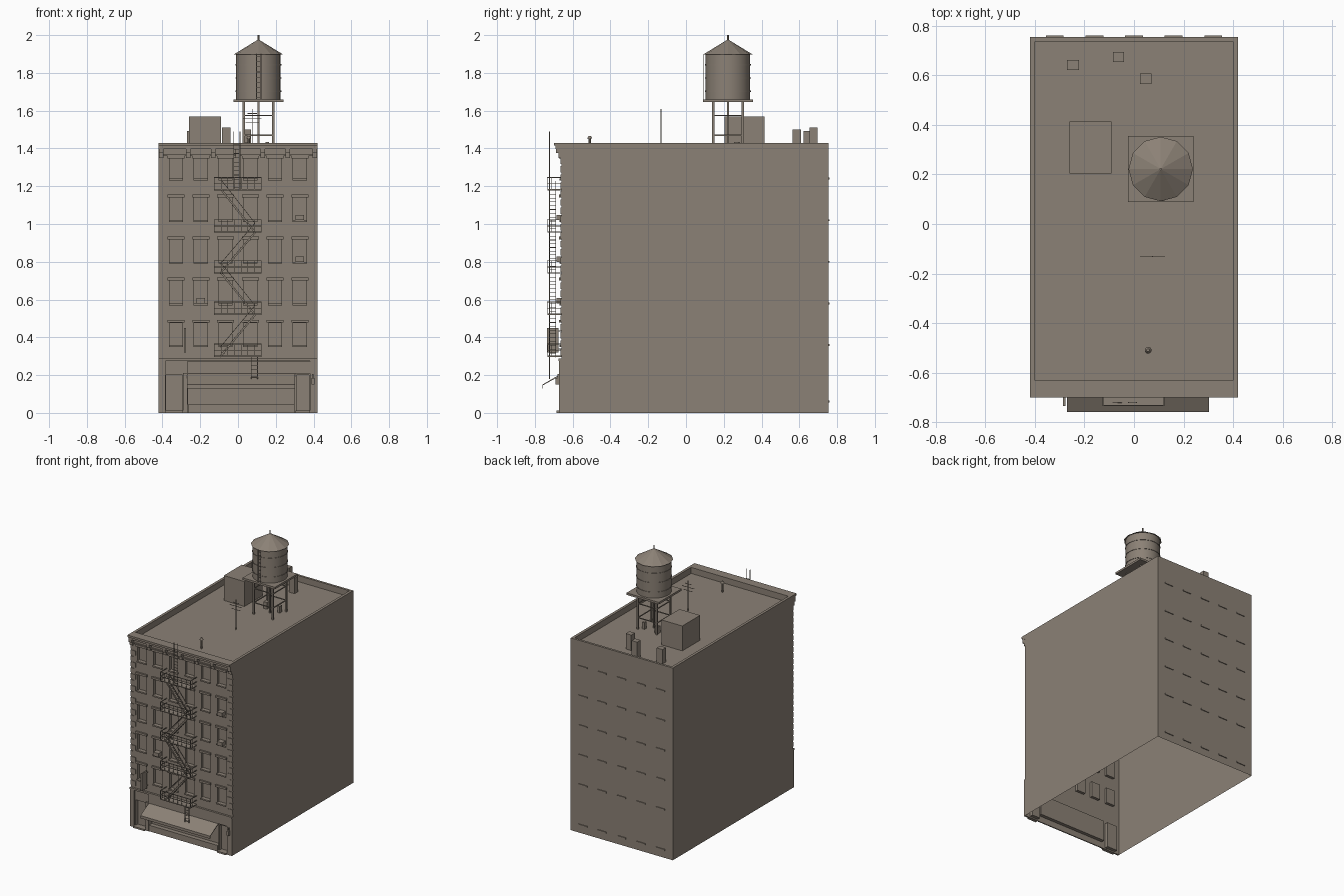
import bpy, bmesh, math
from mathutils import Vector, Matrix

if "Cube" in bpy.data.objects:
    bpy.data.objects.remove(bpy.data.objects["Cube"])

stone = bpy.data.materials.new("weathered_stone")
stone.diffuse_color = (0.26, 0.22, 0.18, 1)
stone.use_nodes = True
stone.node_tree.nodes["Principled BSDF"].inputs["Base Color"].default_value = stone.diffuse_color

FRONT, BACK, W, TOP, ROOF = -0.66, 0.755, 0.42, 1.43, 1.385


def finish(name, bm, smooth=False):
    me = bpy.data.meshes.new(name)
    bm.to_mesh(me)
    bm.free()
    me.materials.append(stone)
    ob = bpy.data.objects.new(name, me)
    bpy.context.collection.objects.link(ob)
    if smooth:
        for p in me.polygons:
            p.use_smooth = abs(p.normal.z) < 0.5
    return ob


def box(bm, x0, x1, y0, y1, z0, z1):
    m = Matrix.Translation(((x0 + x1) / 2, (y0 + y1) / 2, (z0 + z1) / 2)) @ \
        Matrix.Diagonal((x1 - x0, y1 - y0, z1 - z0, 1))
    bmesh.ops.create_cube(bm, size=1, matrix=m)


def bar(bm, p, q, t=0.004, h=None):
    p, q = Vector(p), Vector(q)
    d = q - p
    rot = d.to_track_quat('Z', 'Y').to_matrix().to_4x4()
    m = Matrix.Translation((p + q) / 2) @ rot @ Matrix.Diagonal((t, h or t, d.length, 1))
    bmesh.ops.create_cube(bm, size=1, matrix=m)


def cone(bm, x, y, z0, z1, r0, r1, n):
    bmesh.ops.create_cone(bm, cap_ends=True, segments=n, radius1=r0, radius2=r1, depth=z1 - z0,
                          matrix=Matrix.Translation((x, y, (z0 + z1) / 2)))


def boxes(name, items):
    bm = bmesh.new()
    for b in items:
        box(bm, *b)
    return finish(name, bm)


def quad(bm, *pts):
    return bm.faces.new([bm.verts.new(p) for p in pts])


def wall_grid(bm, z_low, z_high, holes, depth):
    """Front wall sheet whose hole cells are pushed inward."""
    xs = sorted({-W, W} | {v for h in holes for v in h[:2]})
    zs = sorted({z_low, z_high} | {v for h in holes for v in h[2:]})
    grid = [[bm.verts.new((x, FRONT, z)) for x in xs] for z in zs]
    pushed = []
    for j in range(len(zs) - 1):
        for i in range(len(xs) - 1):
            f = bm.faces.new((grid[j][i], grid[j][i + 1], grid[j + 1][i + 1], grid[j + 1][i]))
            cx, cz = (xs[i] + xs[i + 1]) / 2, (zs[j] + zs[j + 1]) / 2
            for a, b, c, d in holes:
                if a < cx < b and c < cz < d:
                    pushed.append(f)
    ext = bmesh.ops.extrude_face_region(bm, geom=pushed)["geom"]
    bmesh.ops.translate(bm, vec=(0, depth, 0), verts=[v for v in ext if isinstance(v, bmesh.types.BMVert)])
    bmesh.ops.delete(bm, geom=pushed, context='FACES')


# Building shell: open underneath, recessed windows and shopfront
cols = [-0.328 + 0.131 * i for i in range(6)]
rows = [(0.36, 0.477), (0.578, 0.70), (0.80, 0.918), (1.02, 1.14), (1.24, 1.347)]
bm = bmesh.new()
wall_grid(bm, 0.285, TOP, [(x - 0.035, x + 0.035, a, b) for x in cols for a, b in rows], 0.02)
wall_grid(bm, 0, 0.285, [(-0.38, -0.295, 0.01, 0.2), (-0.265, 0.3, 0.045, 0.2), (0.31, 0.375, 0.01, 0.2)], 0.025)
quad(bm, (W, FRONT, 0), (W, BACK, 0), (W, BACK, TOP), (W, FRONT, TOP))
quad(bm, (-W, BACK, 0), (-W, FRONT, 0), (-W, FRONT, TOP), (-W, BACK, TOP))
quad(bm, (W, BACK, 0), (-W, BACK, 0), (-W, BACK, TOP), (W, BACK, TOP))
quad(bm, (-W, FRONT, ROOF), (W, FRONT, ROOF), (W, BACK, ROOF), (-W, BACK, ROOF))
finish("building_shell", bm)

# Parapet and cornice
boxes("parapet", [(-W, -0.4, FRONT, BACK, ROOF, TOP), (0.4, W, FRONT, BACK, ROOF, TOP),
                  (-0.4, 0.4, 0.738, BACK, ROOF, TOP), (-0.4, 0.4, FRONT, -0.632, ROOF, TOP)])
boxes("cornice", [(-W, W, -0.70, FRONT, 1.415, 1.43), (-W, W, -0.69, FRONT, 1.398, 1.415),
                  (-W, W, -0.668, FRONT, 1.36, 1.368)])
brackets = [-0.407, -0.263, -0.132, 0, 0.132, 0.263, 0.407]
boxes("cornice_brackets", [b for x in brackets for b in (
    (x - 0.012, x + 0.012, -0.688, FRONT, 1.375, 1.398),
    (x - 0.012, x + 0.012, -0.676, FRONT, 1.35, 1.375))])

# Window hoods, sills and corner stones
boxes("window_hoods", [(x - 0.045, x + 0.045, -0.672, FRONT, b + 0.001, b + 0.016) for x in cols for a, b in rows])
boxes("window_sills", [(x - 0.038, x + 0.038, -0.67, FRONT, a - 0.01, a) for x in cols for a, b in rows])
quoins = []
for i in range(24):
    z, w = 0.305 + i * 0.044, 0.028 if i % 2 else 0.042
    quoins += [(-W, -W + w, -0.664, FRONT, z, z + 0.034), (W - w, W, -0.664, FRONT, z, z + 0.034)]
boxes("corner_stones", quoins)
boxes("rear_sills", [(x - 0.036, x + 0.036, BACK, 0.761, z, z + 0.01)
                     for x in (-0.32, -0.16, 0, 0.16, 0.32)
                     for z in (0.055, 0.355, 0.575, 0.795, 1.015, 1.235)])
boxes("air_conditioners", [(x - 0.022, x + 0.022, -0.685, -0.645, z, z + 0.028)
                           for x, z in ((0.327, 1.02), (0.327, 0.80), (-0.197, 0.58))])

# Shopfront trim, steps, awning
boxes("shop_trim", [(-W, W, -0.675, FRONT, 0.275, 0.288), (-0.27, 0.4, -0.668, FRONT, 0.208, 0.272),
                    (-W, -0.385, -0.672, FRONT, 0, 0.275), (-0.292, -0.268, -0.672, FRONT, 0, 0.21),
                    (0.38, W, -0.672, FRONT, 0, 0.275), (-0.265, 0.3, -0.668, FRONT, 0, 0.045)])
boxes("door_steps", [(-0.385, -0.29, -0.685, FRONT, 0, 0.012), (0.305, 0.38, -0.685, FRONT, 0, 0.012)])
boxes("wall_lamp", [(0.388, 0.404, -0.69, -0.67, 0.15, 0.185), (0.393, 0.399, -0.68, -0.67, 0.185, 0.205)])
bm = bmesh.new()
prof = [(-0.66, 0.208), (-0.76, 0.15), (-0.76, 0.13), (-0.756, 0.13), (-0.756, 0.147), (-0.66, 0.2)]
ends = [[bm.verts.new((x, y, z)) for y, z in prof] for x in (-0.27, 0.302)]
bm.faces.new(ends[0])
bm.faces.new(ends[1][::-1])
for i in range(6):
    j = (i + 1) % 6
    bm.faces.new((ends[0][i], ends[1][i], ends[1][j], ends[0][j]))
bmesh.ops.recalc_face_normals(bm, faces=bm.faces)
finish("awning", bm)
boxes("hanging_sign", [(-0.286, -0.276, -0.735, -0.675, 0.32, 0.45), (-0.283, -0.279, -0.69, FRONT, 0.43, 0.436),
                       (-0.283, -0.279, -0.69, FRONT, 0.335, 0.341)])

# Fire escape: platforms, railings, stairs, ladders
levels = [0.297, 0.519, 0.737, 0.955, 1.178]
bm, rails, stairs = bmesh.new(), bmesh.new(), bmesh.new()
L, R, F = -0.125, 0.122, -0.733
for z in levels:
    box(bm, L, R, F, FRONT, z, z + 0.006)
    for h in (0.035, 0.068):
        bar(rails, (L, F, z + h), (R, F, z + h))
        for x in (L, R):
            bar(rails, (x, F, z + h), (x, FRONT, z + h))
    for i in range(8):
        x = L + (R - L) * i / 7
        bar(rails, (x, F, z), (x, F, z + 0.07), 0.003)
    for x in (L, R):
        bar(rails, (x, -0.71, z), (x, -0.71, z + 0.07), 0.003)
for i in range(4):
    lo, hi = levels[i], levels[i + 1]
    xl, xh = (0.09, -0.085) if i % 2 else (-0.1, 0.09)
    if i % 2 == 0:
        xl = -0.095
    for y in (-0.722, -0.69):
        bar(stairs, (xl, y, lo), (xh, y, hi), 0.004, 0.009)
        bar(stairs, (xl, y, lo + 0.05), (xh, y, hi + 0.05), 0.003)
    for k in range(1, 11):
        t = k / 11
        x, z = xl + (xh - xl) * t, lo + (hi - lo) * t
        box(stairs, x - 0.009, x + 0.009, -0.722, -0.69, z - 0.0015, z + 0.0015)
finish("fire_escape_platforms", bm)
finish("fire_escape_railings", rails)
finish("fire_escape_stairs", stairs)


def ladder(name, x0, x1, y, z0, z1, rungs, rung_top):
    b = bmesh.new()
    for x in (x0, x1):
        bar(b, (x, y, z0), (x, y, z1))
    for k in range(rungs):
        z = z0 + (rung_top - z0) * (k + 0.5) / rungs
        bar(b, (x0, y, z), (x1, y, z), 0.003)
    finish(name, b)


ladder("drop_ladder", 0.07, 0.103, -0.722, 0.18, 0.3, 6, 0.3)
ladder("roof_ladder", -0.022, 0.01, -0.722, 1.18, 1.49, 11, 1.43)
ladder("tank_ladder", 0.098, 0.122, 0.094, 1.655, 1.9, 9, 1.9)

# Roof huts and chimneys
boxes("roof_hut", [(-0.26, -0.09, 0.205, 0.415, ROOF, 1.57)])
boxes("chimneys", [(-0.27, -0.222, 0.622, 0.662, ROOF, 1.492), (-0.085, -0.04, 0.655, 0.695, ROOF, 1.51),
                   (0.025, 0.07, 0.565, 0.608, ROOF, 1.5)])

# Water tank on its stand
TX, TY = 0.108, 0.222
bm = bmesh.new()
cone(bm, TX, TY, 1.66, 1.9, 0.118, 0.118, 24)
finish("water_tank", bm, True)
bm = bmesh.new()
for z in (1.70, 1.77, 1.84):
    cone(bm, TX, TY, z, z + 0.006, 0.121, 0.121, 24)
finish("tank_hoops", bm, True)
bm = bmesh.new()
cone(bm, TX, TY, 1.898, 1.975, 0.13, 0.004, 12)
finish("tank_roof", bm)
bm = bmesh.new()
cone(bm, TX, TY, 1.965, 2.0, 0.005, 0.005, 8)
finish("tank_finial", bm)
boxes("tank_platform", [(TX - 0.133, TX + 0.133, TY - 0.133, TY + 0.133, 1.645, 1.66)])
bm = bmesh.new()
k = 0.078
corners = [(TX - k, TY - k), (TX + k, TY - k), (TX + k, TY + k), (TX - k, TY + k)]
for i, (x, y) in enumerate(corners):
    nx, ny = corners[(i + 1) % 4]
    bar(bm, (x, y, ROOF), (x, y, 1.65), 0.012)
    for z in (1.47, 1.575):
        bar(bm, (x, y, z), (nx, ny, z), 0.006)
bar(bm, (TX, TY, ROOF), (TX, TY, 1.65), 0.01)
finish("tank_stand", bm)
boxes("pump_box", [(0.03, 0.06, 0.255, 0.285, ROOF, 1.435), (0.145, 0.165, 0.255, 0.28, ROOF, 1.435)])

# Aerial and vent pipe
bm = bmesh.new()
bar(bm, (0.075, -0.132, ROOF), (0.075, -0.132, 1.61))
for z, w in ((1.585, 0.025), (1.56, 0.05), (1.535, 0.035)):
    bar(bm, (0.075 - w, -0.132, z), (0.075 + w, -0.132, z), 0.003)
finish("aerial", bm)
bm = bmesh.new()
cone(bm, 0.057, -0.51, ROOF, 1.455, 0.006, 0.006, 8)
cone(bm, 0.057, -0.51, 1.452, 1.467, 0.014, 0.006, 10)
finish("vent_pipe", bm)
